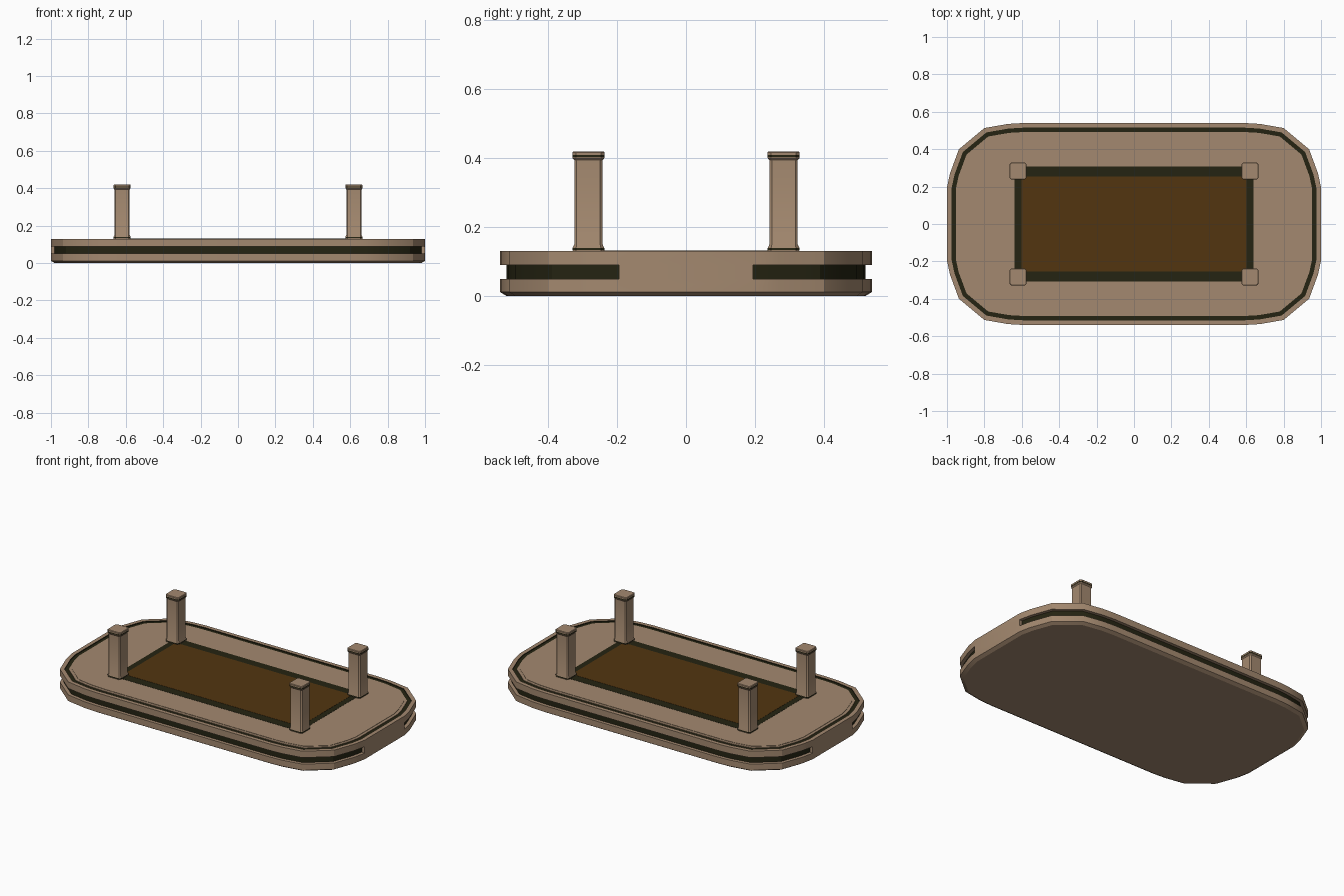
import bpy, bmesh
from math import radians
from mathutils import Vector

cube = bpy.data.objects.get("Cube")
if cube:
    bpy.data.objects.remove(cube, do_unlink=True)


def material(name, rgb):
    mat = bpy.data.materials.new(name)
    mat.use_nodes = True
    mat.diffuse_color = (*rgb, 1)
    mat.node_tree.nodes["Principled BSDF"].inputs["Base Color"].default_value = (*rgb, 1)
    return mat


TAN, DARK, BROWN = 0, 1, 2
MATERIALS = [material("tan wood", (0.37, 0.25, 0.16)),
             material("dark trim", (0.018, 0.017, 0.006)),
             material("brown panel", (0.085, 0.036, 0.005))]


def mirrored(quarter):
    """Closed counter-clockwise outline from its +x +y quarter."""
    back = quarter[::-1]
    return ([(x, y) for x, y in quarter] + [(-x, y) for x, y in back]
            + [(-x, -y) for x, y in quarter] + [(x, -y) for x, y in back])


def offset(outline, d):
    """Move every side of the outline inwards by d."""
    pts = [Vector(p) for p in outline]
    moved = []
    for i, p in enumerate(pts):
        a = (p - pts[i - 1]).normalized()
        b = (pts[(i + 1) % len(pts)] - p).normalized()
        na, nb = Vector((-a.y, a.x)), Vector((-b.y, b.x))
        moved.append(p + (na + nb) * d / (1 + na.dot(nb)))
    return moved


def loft(name, rings, mats, at=(0, 0, 0)):
    """Skin a stack of (points, z) rings, with one material per band."""
    bm = bmesh.new()
    loops = [[bm.verts.new((p[0], p[1], z)) for p in pts] for pts, z in rings]
    n = len(loops[0])
    for low, high, mat in zip(loops, loops[1:], mats):
        for i in range(n):
            j = (i + 1) % n
            colour = mat(low[i], low[j]) if callable(mat) else mat
            bm.faces.new((low[i], low[j], high[j], high[i])).material_index = colour
    bm.faces.new(loops[0][::-1]).material_index = mats[0] if len(mats) == 1 else TAN
    bm.faces.new(loops[-1]).material_index = mats[-1]
    bmesh.ops.remove_doubles(bm, verts=bm.verts, dist=1e-5)
    bmesh.ops.recalc_face_normals(bm, faces=bm.faces)
    mesh = bpy.data.meshes.new(name)
    bm.to_mesh(mesh)
    bm.free()
    for m in MATERIALS:
        mesh.materials.append(m)
    obj = bpy.data.objects.new(name, mesh)
    obj.location = at
    bpy.context.collection.objects.link(obj)
    bpy.ops.object.select_all(action="DESELECT")
    obj.select_set(True)
    bpy.context.view_layer.objects.active = obj
    bpy.ops.object.shade_smooth_by_angle(angle=radians(30))
    return obj


# Table top: rounded slab, edge groove that stops at both ends, inlaid ring on top
EDGE = mirrored([(1, 0.195), (0.984, 0.27), (0.936, 0.4), (0.8, 0.513), (0.674, 0.535), (0.59, 0.54)])


def slab_ring(inset, groove=False):
    pts = []
    for p, q in zip(EDGE, offset(EDGE, inset)):
        if abs(p[0]) < 1:
            pts.append(q)
        else:                       # doubled point forms the groove's end wall
            pair = [p if groove else q, q]
            pts += pair if p[0] * p[1] > 0 else pair[::-1]
    return pts


def groove_colour(a, b):
    on_end = abs(a.co.x) > 0.999 or abs(b.co.x) > 0.999
    return TAN if on_end else DARK


loft("table_top",
     [(slab_ring(0.02), 0), (slab_ring(0), 0.012), (slab_ring(0), 0.05),
      (slab_ring(0.02, True), 0.05), (slab_ring(0.02, True), 0.09),
      (slab_ring(0), 0.09), (slab_ring(0), 0.13),
      (slab_ring(0.025), 0.13), (slab_ring(0.025), 0.125),
      (slab_ring(0.048), 0.125), (slab_ring(0.048), 0.128),
      (slab_ring(0.065), 0.128), (slab_ring(0.065), 0.13)],
     [TAN, TAN, TAN, groove_colour, TAN, TAN, TAN, DARK, DARK, TAN, TAN, TAN])

# Inlaid centre panel and its dark border
for name, x, y, z, mat in (("panel_border", 0.638, 0.308, 0.131, DARK),
                           ("centre_panel", 0.602, 0.254, 0.132, BROWN)):
    rect = [(x, y), (-x, y), (-x, -y), (x, -y)]
    loft(name, [(rect, 0.128), (rect, z)], [mat])

# Four posts with flared feet and caps
SQUARE = mirrored([(0.046, 0.036), (0.036, 0.046)])
POST = [(0.001, 0, TAN), (0, 0.003, DARK), (0, 0.009, TAN), (0.005, 0.02, TAN),
        (0.005, 0.264, TAN), (0, 0.27, TAN), (0, 0.273, DARK), (0, 0.279, TAN),
        (0, 0.287, TAN), (0.003, 0.29, TAN)]
for side, sx in (("left", 1), ("right", -1)):
    for end, sy in (("front", -1), ("back", 1)):
        loft(f"{end}_{side}_post",
             [(offset(SQUARE, d), z) for d, z, _ in POST],
             [mat for _, _, mat in POST[:-1]],
             at=(0.62 * sx, 0.283 * sy, 0.13))
